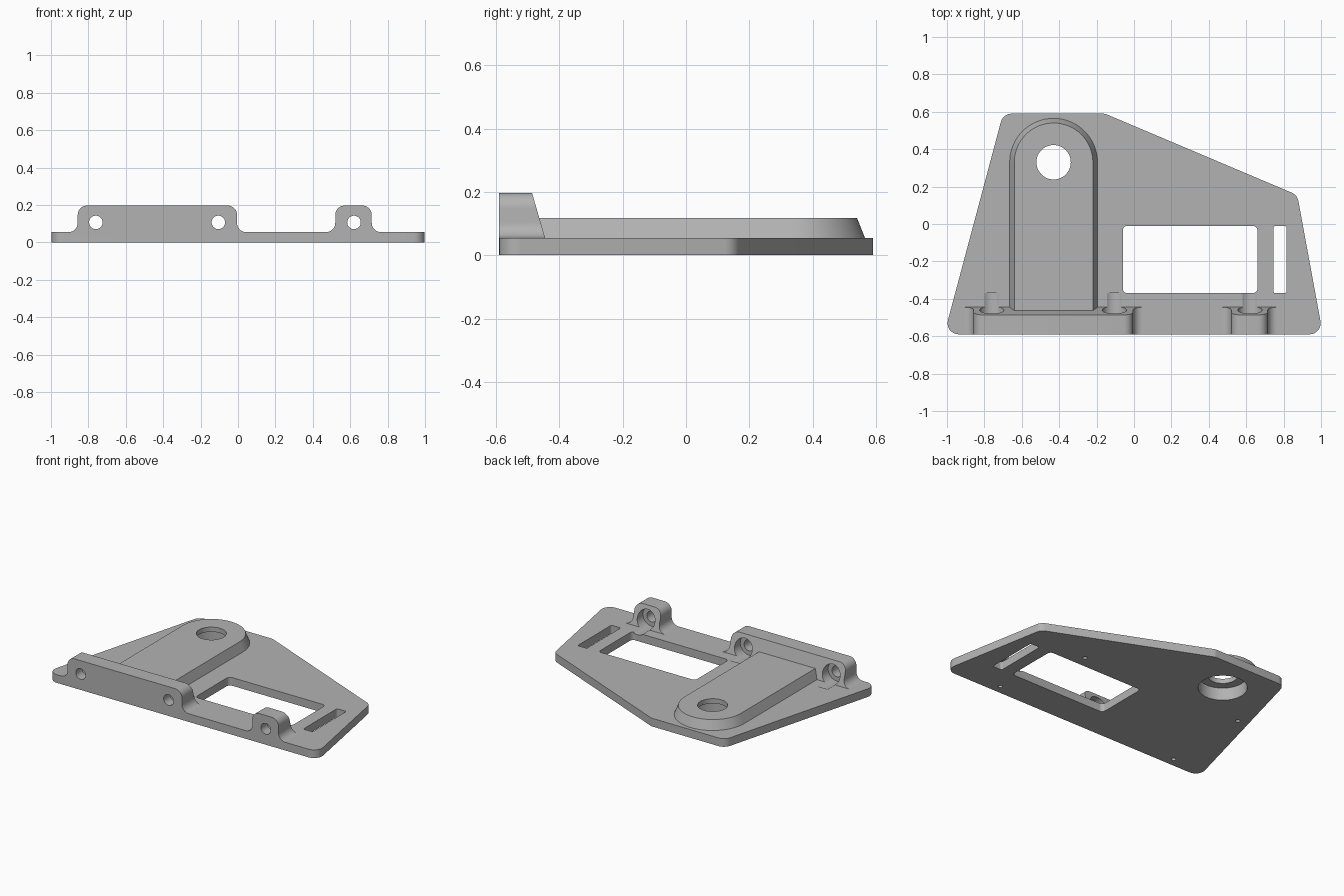
import bpy, bmesh, math
from mathutils import Vector

cube = bpy.data.objects.get("Cube")
if cube:
    bpy.data.objects.remove(cube, do_unlink=True)

PLATE_TOP = 0.055
PAD_TOP = 0.117
BLOCK_TOP = 0.197

grey = bpy.data.materials.new("light_grey")
grey.use_nodes = True
colour = (0.45, 0.45, 0.45, 1)
grey.diffuse_color = colour
grey.node_tree.nodes["Principled BSDF"].inputs["Base Color"].default_value = colour


def rounded(corners, steps=8):
    """Polygon from (x, y, corner radius) triples, with arcs at the corners."""
    out = []
    for i, (x, y, r) in enumerate(corners):
        p = Vector((x, y))
        if r == 0:
            out.append(p)
            continue
        a = (Vector(corners[i - 1][:2]) - p).normalized()
        b = (Vector(corners[(i + 1) % len(corners)][:2]) - p).normalized()
        half = a.angle(b) / 2
        centre = p + (a + b).normalized() * (r / math.sin(half))
        start = p + a * (r / math.tan(half)) - centre
        end = p + b * (r / math.tan(half)) - centre
        sweep = math.pi - 2 * half
        for k in range(steps + 1):
            t = k / steps
            out.append(centre + (start * math.sin((1 - t) * sweep)
                                 + end * math.sin(t * sweep)) / math.sin(sweep))
    return out


def loft(name, lower, upper):
    """Closed solid between two matching loops of 3D points."""
    bm = bmesh.new()
    lo = [bm.verts.new(p) for p in lower]
    hi = [bm.verts.new(p) for p in upper]
    bm.faces.new(lo)
    bm.faces.new(hi)
    for i in range(len(lo)):
        bm.faces.new((lo[i - 1], lo[i], hi[i], hi[i - 1]))
    bmesh.ops.recalc_face_normals(bm, faces=bm.faces[:])
    mesh = bpy.data.meshes.new(name)
    bm.to_mesh(mesh)
    bm.free()
    mesh.materials.append(grey)
    obj = bpy.data.objects.new(name, mesh)
    bpy.context.collection.objects.link(obj)
    return obj


def prism(name, outline, z0, z1):
    return loft(name, [(x, y, z0) for x, y in outline], [(x, y, z1) for x, y in outline])


def circle(cx, cy, r, n=48):
    return [(cx + r * math.cos(math.tau * k / n), cy + r * math.sin(math.tau * k / n))
            for k in range(n)]


def rectangle(x0, x1, y0, y1, r):
    return rounded([(x0, y0, r), (x1, y0, r), (x1, y1, r), (x0, y1, r)])


def bore(name, x, z, r, y0, y1):
    """Cylinder along y."""
    ring = circle(x, z, r)
    return loft(name, [(a, y0, b) for a, b in ring], [(a, y1, b) for a, b in ring])


def combine(target, other, operation):
    mod = target.modifiers.new("combine", "BOOLEAN")
    mod.operation = operation
    mod.solver = "EXACT"
    mod.object = other
    bpy.context.view_layer.objects.active = target
    bpy.ops.object.modifier_apply(modifier=mod.name)
    bpy.data.objects.remove(other, do_unlink=True)


# Flat base plate
plate = prism("mounting_plate", rounded([
    (-1.015, -0.59, 0.06), (1.01, -0.59, 0.06), (0.873, 0.155, 0.06),
    (-0.155, 0.59, 0.06), (-0.70, 0.59, 0.06)]), 0, PLATE_TOP)


# Raised pad with a round end and sloping sides
def pad_outline(r, z):
    arc = [(-0.43 + r * math.cos(math.pi * k / 32), 0.33 + r * math.sin(math.pi * k / 32), z)
           for k in range(33)]
    return arc + [(-0.43 - r, -0.52, z), (-0.43 + r, -0.52, z)]


pad = loft("raised_pad", pad_outline(0.245, 0.03), pad_outline(0.21, PAD_TOP))
combine(plate, pad, "UNION")


# Upright blocks on the front edge, with flared feet and a sloping back
def block(name, x0, x1):
    flare = 0.05
    profile = rounded([
        (x0 - flare, 0.03, 0), (x0 - flare, PLATE_TOP, 0), (x0, PLATE_TOP, flare - 0.001),
        (x0, BLOCK_TOP, flare), (x1, BLOCK_TOP, flare),
        (x1, PLATE_TOP, flare - 0.001), (x1 + flare, PLATE_TOP, 0), (x1 + flare, 0.03, 0)])
    return loft(name, [(x, -0.59, z) for x, z in profile],
                [(x, -0.445 - 0.29 * (z - PLATE_TOP), z) for x, z in profile])


combine(plate, block("long_block", -0.857, -0.005), "UNION")
combine(plate, block("short_block", 0.52, 0.715), "UNION")

# Openings through the plate and the stepped hole in the pad
cutters = [
    prism("window_cutter", rectangle(-0.06, 0.66, -0.37, -0.01, 0.025), -0.1, 0.3),
    prism("slot_cutter", rectangle(0.745, 0.815, -0.37, -0.01, 0.012), -0.1, 0.3),
    prism("hole_cutter", circle(-0.43, 0.33, 0.092), -0.1, 0.3),
    prism("recess_cutter", circle(-0.43, 0.33, 0.15), -0.1, 0.085),
]

# Screw holes through the blocks, with head recesses from behind
for x in (-0.76, -0.105, 0.62):
    cutters.append(bore("screw_cutter", x, 0.107, 0.036, -0.7, -0.5))
    cutters.append(bore("head_cutter", x, 0.107, 0.065, -0.52, -0.368))

# Small blind holes underneath
for x, y in ((-0.76, -0.53), (0.62, -0.53), (-0.76, 0.08), (0.45, 0.07)):
    cutters.append(prism("pilot_cutter", circle(x, y, 0.014, 16), -0.1, 0.035))

for cutter in cutters:
    combine(plate, cutter, "DIFFERENCE")

# Smooth curved walls, crisp edges
bpy.ops.object.select_all(action="DESELECT")
plate.select_set(True)
bpy.context.view_layer.objects.active = plate
bpy.ops.object.shade_smooth_by_angle(angle=math.radians(25))
